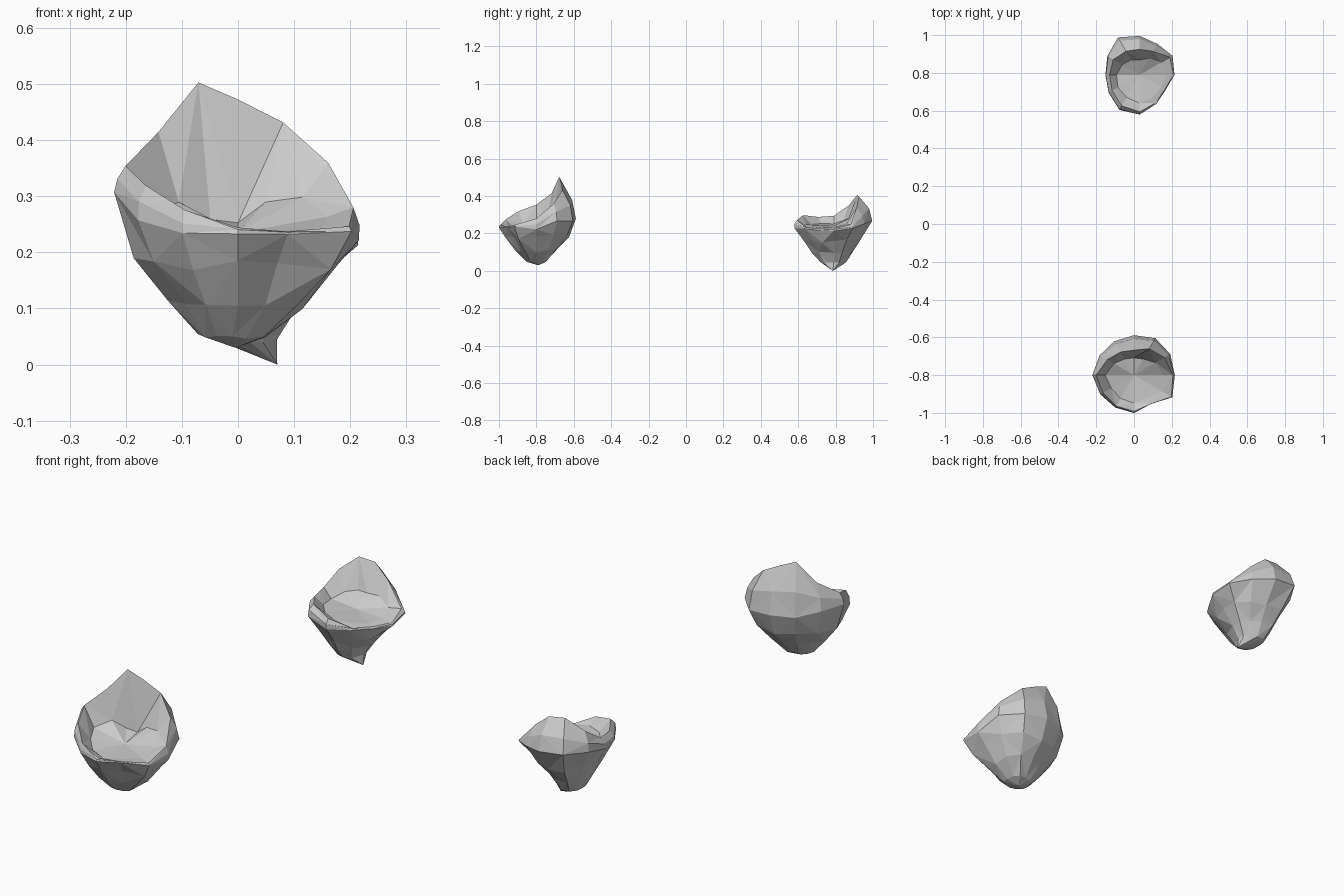
import bpy, bmesh, math, random

if "Cube" in bpy.data.objects:
    bpy.data.objects.remove(bpy.data.objects["Cube"])

N = 12  # sectors round each chunk, every 30 degrees from +x


def chunk(name, centre, low, tip, wide, crest, foot, floor_z, pinch, seed):
    """Broken lump: tapering underside, widest belt, ragged crest, hollow floor."""
    rng = random.Random(seed)
    bm = bmesh.new()
    cx, cy = centre

    # rings of (centre x, [(radius, z), ...]) from the underside to the hollow
    rings = []
    for x, f, z in low:
        ring = []
        for i, (r, wz) in enumerate(wide):
            dent = 1 - pinch * max(0, math.cos(2 * math.pi * i / N - math.pi / 4))
            ring.append((r * f * dent, z + (wz - 0.25) * f * 0.3))
        rings.append((x, ring))
    rings.append((cx, wide))
    rings.append((cx, [(0.75 * a[0] + 0.25 * b[0], (a[1] + b[1]) / 2)
                       for a, b in zip(wide, crest)]))
    rings.append((cx, crest))
    rings.append((cx, foot))

    loops = []
    for k, (x, ring) in enumerate(rings):
        amt = (0.003, 0.007, 0.009)[k] if k < len(low) else 0.003
        loop = []
        for i, (r, z) in enumerate(ring):
            a = 2 * math.pi * i / N
            r += rng.uniform(-amt, amt)
            z += rng.uniform(-amt, amt)
            loop.append(bm.verts.new((x + r * math.cos(a), cy + r * math.sin(a), z)))
        loops.append(loop)

    # bands of triangles with alternating diagonals
    for k, (lo, hi) in enumerate(zip(loops, loops[1:])):
        for i in range(N):
            j = (i + 1) % N
            a, b, c, d = lo[i], lo[j], hi[j], hi[i]
            if (i + k) % 2:
                bm.faces.new((a, b, c))
                bm.faces.new((a, c, d))
            else:
                bm.faces.new((a, b, d))
                bm.faces.new((b, c, d))

    # close the underside and the hollow
    bottom = bm.verts.new(tip)
    middle = bm.verts.new((cx, cy, floor_z))
    for i in range(N):
        j = (i + 1) % N
        bm.faces.new((bottom, loops[0][j], loops[0][i]))
        bm.faces.new((middle, loops[-1][i], loops[-1][j]))

    bmesh.ops.recalc_face_normals(bm, faces=bm.faces)
    mesh = bpy.data.meshes.new(name)
    bm.to_mesh(mesh)
    bm.free()
    ob = bpy.data.objects.new(name, mesh)
    bpy.context.collection.objects.link(ob)
    return ob


# front chunk with the tall back ridge
chunk("front_shell_chunk", (0, -0.8),
      [(-0.01, 0.27, 0.05), (0, 0.54, 0.11), (0, 0.82, 0.18)], (-0.005, -0.79, 0.03),
      [(.217, .22), (.22, .27), (.225, .27), (.21, .28), (.205, .28), (.21, .30),
       (.222, .31), (.205, .26), (.20, .235), (.20, .235), (.18, .23), (.235, .235)],
      [(.205, .28), (.185, .36), (.16, .43), (.135, .475), (.14, .50), (.165, .415),
       (.20, .355), (.19, .32), (.19, .275), (.192, .245), (.175, .24), (.228, .245)],
      [(.16, .265), (.13, .30), (.10, .29), (.09, .255), (.10, .26), (.12, .29),
       (.15, .27), (.14, .25), (.14, .235), (.15, .23), (.14, .235), (.17, .24)],
      0.235, 0.0, 3)

# back chunk with the pointed underside
chunk("back_shell_chunk", (0.03, 0.79),
      [(0.015, 0.33, 0.045), (0.02, 0.52, 0.10), (0.03, 0.77, 0.165)], (0.07, 0.785, 0.0),
      [(.185, .215), (.20, .225), (.19, .25), (.207, .27), (.227, .28), (.20, .27),
       (.183, .25), (.19, .25), (.214, .25), (.212, .23), (.18, .225), (.16, .215)],
      [(.178, .225), (.185, .25), (.145, .34), (.135, .40), (.145, .405), (.16, .35),
       (.16, .295), (.17, .29), (.19, .30), (.195, .27), (.17, .235), (.155, .225)],
      [(.14, .23), (.13, .25), (.10, .28), (.08, .28), (.09, .28), (.11, .27),
       (.12, .25), (.13, .25), (.14, .25), (.15, .245), (.14, .235), (.13, .23)],
      0.24, 0.12, 8)
